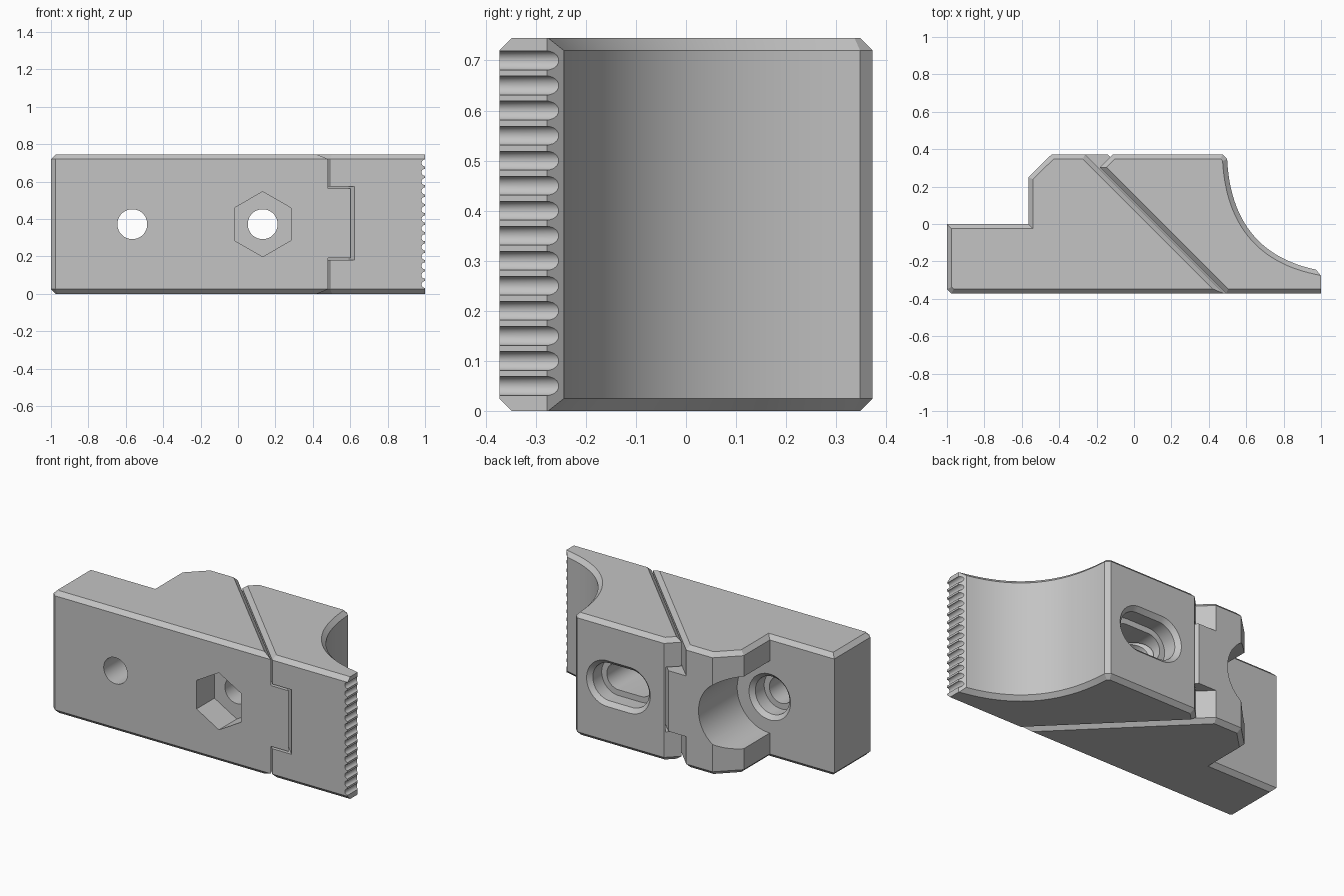
import bpy, bmesh
from math import pi, cos, sin, radians
from mathutils import Vector

if "Cube" in bpy.data.objects:
    bpy.data.objects.remove(bpy.data.objects["Cube"], do_unlink=True)

H = 0.745        # block height
MID = H / 2
Y = 0.3725       # half depth
C = 0.025        # chamfer size

metal = bpy.data.materials.new("plain_grey")
metal.use_nodes = True
grey = (0.55, 0.55, 0.55, 1)
metal.diffuse_color = grey
metal.node_tree.nodes["Principled BSDF"].inputs["Base Color"].default_value = grey


def loft(name, loops):
    """Closed solid through a stack of matching loops."""
    bm = bmesh.new()
    rings = [[bm.verts.new(p) for p in loop] for loop in loops]
    n = len(rings[0])
    for a, b in zip(rings, rings[1:]):
        for i in range(n):
            j = (i + 1) % n
            bm.faces.new((a[i], a[j], b[j], b[i]))
    bm.faces.new(rings[0][::-1])
    bm.faces.new(rings[-1])
    bmesh.ops.remove_doubles(bm, verts=bm.verts, dist=1e-5)
    bmesh.ops.recalc_face_normals(bm, faces=bm.faces)
    mesh = bpy.data.meshes.new(name)
    bm.to_mesh(mesh)
    bm.free()
    mesh.materials.append(metal)
    obj = bpy.data.objects.new(name, mesh)
    bpy.context.collection.objects.link(obj)
    return obj


def flat(pts, z):
    return [(x, y, z) for x, y in pts]


def upright(pts, y):
    return [(x, y, z) for x, z in pts]


def inset(pts, sharp=()):
    """Offset a counter-clockwise outline inward, leaving sharp edges in place."""
    n = len(pts)
    P = [Vector(p) for p in pts]
    normals = []
    for i in range(n):
        d = (P[(i + 1) % n] - P[i]).normalized()
        normals.append(Vector((-d.y, d.x)))
    out = []
    for i in range(n):
        k = (i - 1) % n
        a, b = normals[k], normals[i]
        da, db = (0 if e in sharp else C for e in (k, i))
        det = a.x * b.y - a.y * b.x
        out.append((P[i].x + (da * b.y - db * a.y) / det,
                    P[i].y + (db * a.x - da * b.x) / det))
    return out


def chamfered_block(name, pts, sharp=()):
    small = inset(pts, sharp)
    return loft(name, [flat(small, 0), flat(pts, C), flat(pts, H - C), flat(small, H)])


def oblong(x, z, r, half=0, n=20):
    """Circle, or a slot when half is above zero."""
    pts = []
    for i in range(2 * n):
        a = -pi / 2 + (i + 0.5) * pi / n
        pts.append((x + (half if i < n else -half) + r * cos(a), z + r * sin(a)))
    return pts


def boolean(obj, tool, op="DIFFERENCE"):
    tool.hide_render = True
    mod = obj.modifiers.new("cut", "BOOLEAN")
    mod.operation = op
    mod.solver = "EXACT"
    mod.object = tool
    bpy.ops.object.select_all(action="DESELECT")
    bpy.context.view_layer.objects.active = obj
    obj.select_set(True)
    bpy.ops.object.modifier_apply(modifier=mod.name)
    bpy.data.objects.remove(tool, do_unlink=True)


def stepped_bore(x, half, face):
    """Countersunk counterbore running forward from a back face."""
    steps = [(0.14, 0.01), (0.14, 0), (0.115, -C), (0.115, -0.11), (0.08, -0.11), (0.08, -1)]
    return loft("bore", [upright(oblong(x, MID, r, half), face + d) for r, d in steps])


def diagonal_bar(name, inner, outer, y, z0, z1):
    """Bar following the diagonal joint, bounded by x + y = inner and outer."""
    pts = [(inner + y, -y), (outer + y, -y), (outer - y, y), (inner - y, y)]
    return loft(name, [flat(pts, z0), flat(pts, z1)])


# Wedge base with stepped back
base = chamfered_block("wedge_base", [
    (-1 + C, -Y), (0.4825, -Y), (-0.2625, Y), (-0.44, Y),
    (-0.565, 0.25), (-0.565, 0), (-1, 0), (-1, -Y + C)])
boolean(base, diagonal_bar("tongue", -0.05, 0.23, Y, 0.192, 0.562), "UNION")

# Mounting screw clearance and bore
SCREW = -0.565
boolean(base, loft("clearance", [upright(oblong(SCREW, MID, 0.22, n=32), y) for y in (0, 0.5)]))
boolean(base, stepped_bore(SCREW, 0, 0))

# Nut pocket and clamping hole
NUT = 0.132
hexagon = [(NUT + 0.174 * sin(i * pi / 3), MID + 0.174 * cos(i * pi / 3)) for i in range(6)]
boolean(base, loft("nut_pocket", [upright(hexagon, y) for y in (-0.5, -0.2)]))
boolean(base, loft("hole", [upright(oblong(NUT, MID, 0.08), y) for y in (-0.25, 0.5)]))

# Sliding jaw with a concave back
p0, p1, p2 = Vector((0.973, -0.244)), Vector((0.522, -0.15)), Vector((0.498, Y - C))
curve = []
for i in range(25):
    t = i / 24
    curve.append(tuple(p0 * (1 - t) ** 2 + p1 * 2 * t * (1 - t) + p2 * t * t))
jaw = chamfered_block("sliding_jaw", [
    (0.4925, -Y), (1, -Y), (1, -0.278), *curve,
    (0.498 - C, Y), (-0.1125, Y), (-0.1825, Y - 0.07)], sharp=(1, 2))
boolean(jaw, diagonal_bar("channel", -0.1, 0.25, 0.5, 0.18, 0.574))
boolean(jaw, stepped_bore(0.195, 0.075, Y))

# Gripping grooves on the jaw tip
for i in range(14):
    ring = oblong(1.0, 0.05 * (i + 1), 0.019, n=8)
    boolean(jaw, loft("groove", [upright(ring, y) for y in (-0.5, -0.1)]))

for obj in (base, jaw):
    bpy.ops.object.select_all(action="DESELECT")
    bpy.context.view_layer.objects.active = obj
    obj.select_set(True)
    bpy.ops.object.shade_smooth_by_angle(angle=radians(25))
